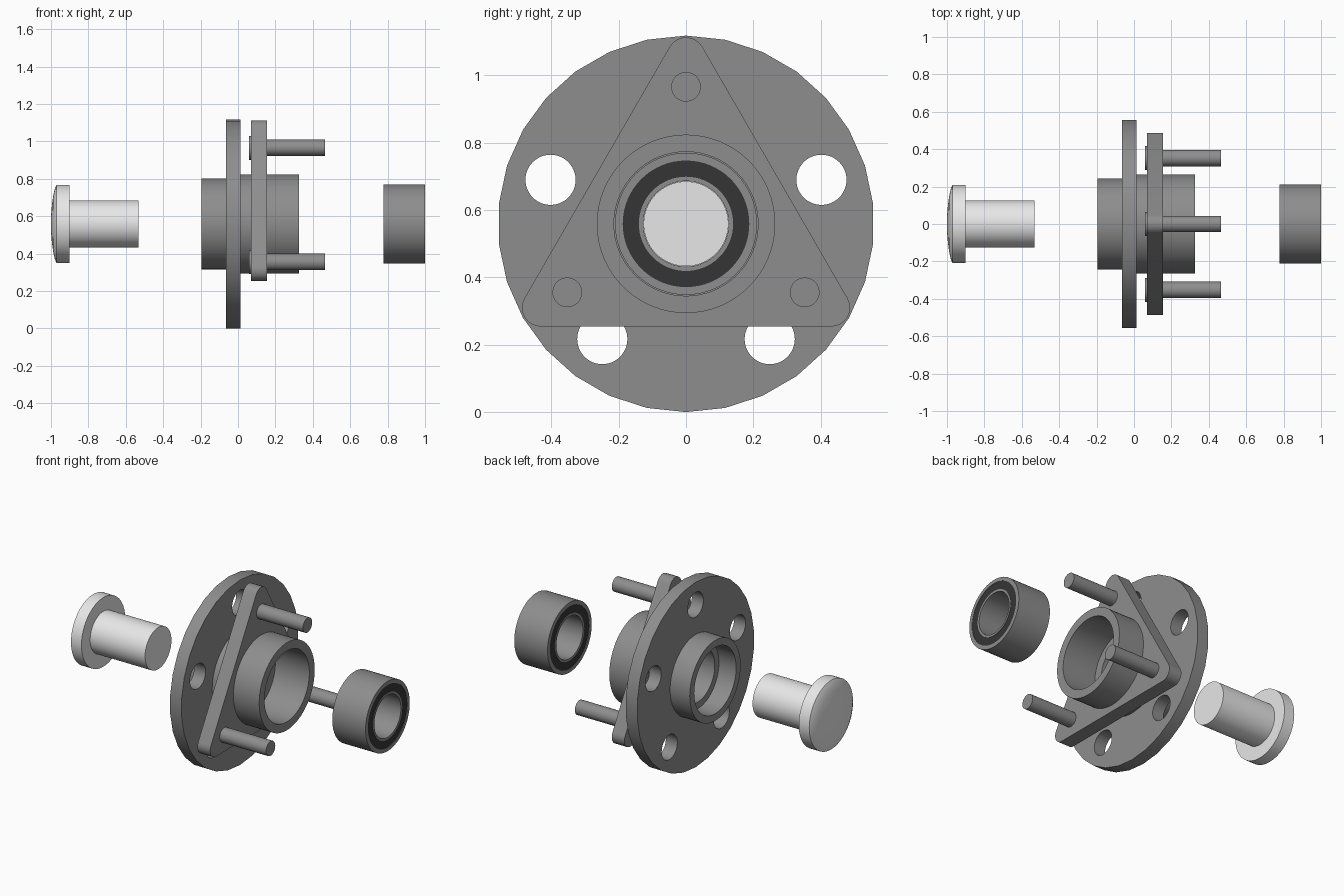
import bpy, bmesh
from math import sin, cos, pi, radians

if "Cube" in bpy.data.objects:
    bpy.data.objects.remove(bpy.data.objects["Cube"])

CZ = 0.559  # height of the shared axis


def material(name, v):
    m = bpy.data.materials.new(name)
    m.diffuse_color = (v, v, v, 1)
    m.use_nodes = True
    m.node_tree.nodes["Principled BSDF"].inputs["Base Color"].default_value = m.diffuse_color
    return m


STEEL = material("dark steel", 0.27)
LIGHT = material("polished steel", 0.80)
RUBBER = material("black rubber", 0.036)


def lathe(name, profile, mat, y=0, z=CZ, steps=64):
    """Spin a closed (x, radius) profile about a line parallel to x."""
    bm = bmesh.new()
    vs = [bm.verts.new((x, 0, r)) for x, r in profile]
    edges = [bm.edges.new((vs[i], vs[(i + 1) % len(vs)])) for i in range(len(vs))]
    bmesh.ops.spin(bm, geom=vs + edges, cent=(0, 0, 0), axis=(1, 0, 0),
                   angle=2 * pi, steps=steps, use_duplicate=False)
    bmesh.ops.remove_doubles(bm, verts=bm.verts, dist=1e-5)
    bmesh.ops.dissolve_degenerate(bm, edges=bm.edges, dist=1e-5)
    # drop edges left along the axis of solid parts
    bmesh.ops.delete(bm, geom=[e for e in bm.edges if not e.link_faces], context='EDGES')
    bmesh.ops.recalc_face_normals(bm, faces=bm.faces)
    me = bpy.data.meshes.new(name)
    bm.to_mesh(me)
    bm.free()
    ob = bpy.data.objects.new(name, me)
    ob.location = (0, y, z)
    bpy.context.collection.objects.link(ob)
    me.materials.append(mat)
    select(ob)
    bpy.ops.object.shade_smooth_by_angle(angle=radians(30))
    return ob


def select(ob):
    bpy.ops.object.select_all(action='DESELECT')
    ob.select_set(True)
    bpy.context.view_layer.objects.active = ob


def circle(r, n=48, cy=0, cz=0):
    return [(cy + r * sin(2 * pi * i / n), cz + r * cos(2 * pi * i / n)) for i in range(n)]


def plate(name, loops, x0, x1, mat):
    """Flat plate across x: first loop is the outline, the rest are holes."""
    cu = bpy.data.curves.new(name, 'CURVE')
    cu.dimensions, cu.fill_mode, cu.extrude = '2D', 'BOTH', (x1 - x0) / 2
    for loop in loops:
        sp = cu.splines.new('POLY')
        sp.points.add(len(loop) - 1)
        for p, (a, b) in zip(sp.points, loop):
            p.co = (a, b, 0, 1)
        sp.use_cyclic_u = True
    cu.materials.append(mat)
    ob = bpy.data.objects.new(name, cu)
    ob.location = ((x0 + x1) / 2, 0, CZ)
    ob.rotation_euler = (pi / 2, 0, pi / 2)
    bpy.context.collection.objects.link(ob)
    select(ob)
    bpy.ops.object.convert(target='MESH')
    return bpy.context.object


# Wheel flange: 30-sided disc with five bolt holes around the bore
holes = [circle(0.0745, 48, 0.423 * sin(2 * pi * k / 5), 0.423 * cos(2 * pi * k / 5))
         for k in range(5)]
plate("wheel_flange", [circle(0.559, 30), circle(0.235, 64)] + holes, -0.064, 0.013, STEEL)

# Hub barrel: stepped outside, a bore at each end and a shoulder between
lathe("hub_barrel", [(-0.195, 0.243), (-0.03, 0.243), (-0.03, 0.265), (0.327, 0.265),
                     (0.327, 0.214), (0.10, 0.214), (0.10, 0.16), (-0.08, 0.16),
                     (-0.08, 0.20), (-0.195, 0.20)], STEEL)

# Triangular mounting plate with rounded corners
tri = []
for k in range(3):
    a = 2 * pi * k / 3
    for i in range(9):
        t = a + radians(-60 + 15 * i)
        tri.append((0.498 * sin(a) + 0.056 * sin(t), 0.498 * cos(a) + 0.056 * cos(t)))
plate("mounting_plate", [tri, circle(0.25, 64)], 0.07, 0.155, STEEL)

# Three studs with flat heads behind the plate
for k in range(3):
    a = 2 * pi * k / 3
    lathe(f"stud_{k + 1}", [(0.058, 0), (0.058, 0.064), (0.08, 0.064), (0.08, 0.044),
                            (0.465, 0.044), (0.465, 0)],
          STEEL, 0.407 * sin(a), CZ + 0.407 * cos(a), 32)

# Bearing: hollow cylinder with a groove in each end for the seals
lathe("bearing", [(0.778, 0.211), (1.0, 0.211), (1.0, 0.188), (0.99, 0.188), (0.99, 0.14),
                  (1.0, 0.14), (1.0, 0.127), (0.778, 0.127), (0.778, 0.14), (0.788, 0.14),
                  (0.788, 0.188), (0.778, 0.188)], STEEL)
for side, x in (("inner", 0.780), ("outer", 0.990)):
    lathe(f"bearing_seal_{side}", [(x, 0.188), (x + 0.008, 0.188), (x + 0.008, 0.14), (x, 0.14)],
          RUBBER)

# Stub shaft: solid pin with a domed head
lathe("stub_shaft", [(-1.0, 0), (-0.999, 0.05), (-0.995, 0.10), (-0.988, 0.15), (-0.979, 0.19),
                     (-0.97, 0.209), (-0.90, 0.209), (-0.90, 0.126), (-0.533, 0.126),
                     (-0.533, 0)], LIGHT)
